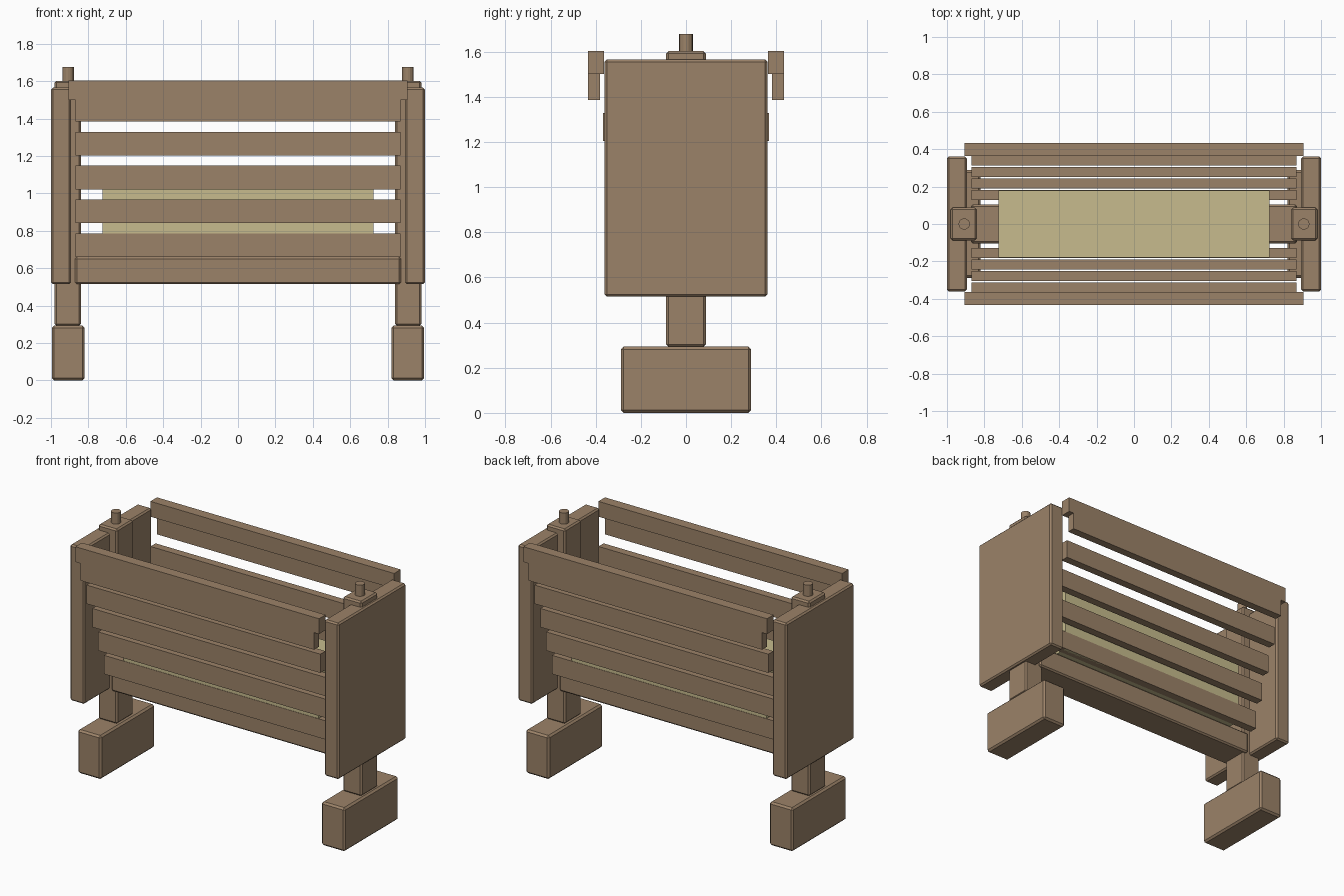
import bpy
import bmesh
from mathutils import Vector

cube = bpy.data.objects.get("Cube")
if cube:
    bpy.data.objects.remove(cube, do_unlink=True)


def material(name, rgb):
    m = bpy.data.materials.new(name)
    m.use_nodes = True
    m.diffuse_color = (*rgb, 1)
    m.node_tree.nodes["Principled BSDF"].inputs["Base Color"].default_value = (*rgb, 1)
    return m


wood = material("brown wood", (0.33, 0.225, 0.14))
straw = material("pale straw", (0.57, 0.50, 0.27))


def finish(name, bm, mat):
    mesh = bpy.data.meshes.new(name)
    bm.to_mesh(mesh)
    bm.free()
    mesh.materials.append(mat)
    obj = bpy.data.objects.new(name, mesh)
    bpy.context.collection.objects.link(obj)
    return obj


def box(name, xs, ys, zs, mat=wood, bevel=0):
    """Box spanning the given ranges, with optional chamfered edges."""
    bm = bmesh.new()
    bmesh.ops.create_cube(bm, size=1)
    spans = (xs, ys, zs)
    for v in bm.verts:
        v.co = Vector([(a + b) / 2 + c * abs(b - a) for c, (a, b) in zip(v.co, spans)])
    obj = finish(name, bm, mat)
    if bevel:
        mod = obj.modifiers.new("chamfer", "BEVEL")
        mod.width = bevel
        mod.segments = 1
    return obj


def peg(name, x, radius, bottom, top):
    bm = bmesh.new()
    bmesh.ops.create_cone(bm, cap_ends=True, segments=16, radius1=radius,
                          radius2=radius, depth=top - bottom)
    bmesh.ops.translate(bm, verts=bm.verts, vec=(x, 0, (top + bottom) / 2))
    return finish(name, bm, wood)


# End assemblies: foot, post, broad panel and peg
for side, s in (("left", 1), ("right", -1)):
    box(side + "_foot", (s * 0.82, s * 0.995), (-0.288, 0.288), (0, 0.293), bevel=0.012)
    box(side + "_post", (s * 0.84, s * 0.98), (-0.088, 0.088), (0.293, 1.602), bevel=0.01)
    box(side + "_end_panel", (s * 0.893, s), (-0.36, 0.36), (0.515, 1.565), bevel=0.01)
    peg(side + "_peg", s * 0.908, 0.03, 1.595, 1.677)

# Floor beam and straw filling
box("floor_beam", (-0.872, 0.872), (-0.104, 0.104), (0.515, 0.66), bevel=0.01)
box("straw_bed", (-0.725, 0.725), (-0.18, 0.18), (0.66, 1.12), straw)

# Stepped side slats that flare outward, topped by notched rails
for side, s in (("front", -1), ("back", 1)):
    for i in range(4):
        inner = 0.128 + 0.0615 * i
        low = 0.66 + 0.181 * i
        box(f"{side}_slat_{i + 1}", (-0.87, 0.87),
            (s * inner, s * (inner + 0.0545)), (low, low + 0.126))
    box(side + "_rail_lower", (-0.87, 0.87), (s * 0.38, s * 0.434), (1.385, 1.5))
    box(side + "_rail_upper", (-0.907, 0.907), (s * 0.364, s * 0.434), (1.5, 1.603))
